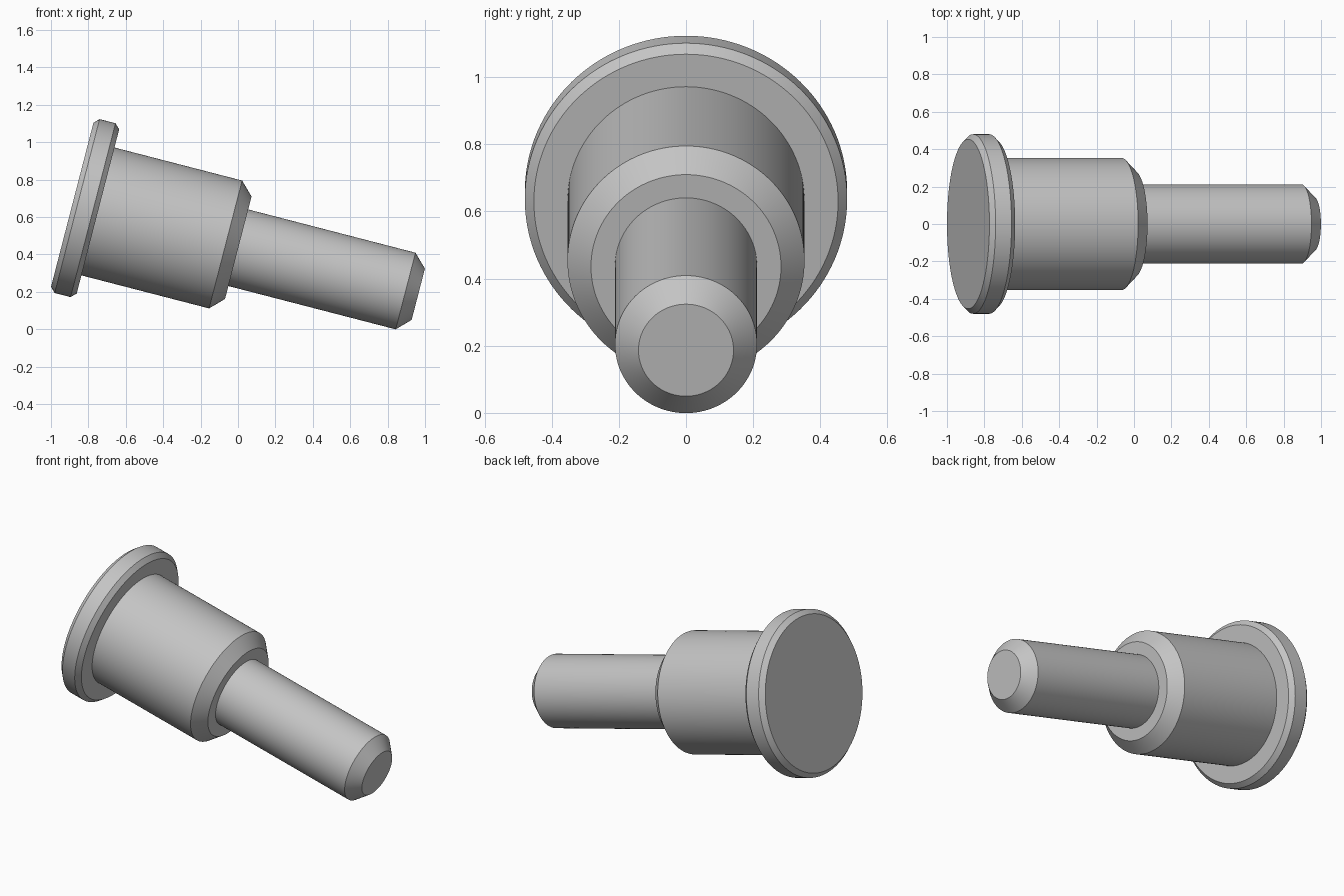
import bpy
import bmesh
from math import cos, sin, pi, radians
from mathutils import Matrix

cube = bpy.data.objects.get("Cube")
if cube:
    bpy.data.objects.remove(cube, do_unlink=True)

SIDES = 128
TILT = radians(14.5)

# Plain grey metal
grey = bpy.data.materials.new("grey_metal")
grey.use_nodes = True
colour = (0.55, 0.55, 0.55, 1.0)
grey.diffuse_color = colour
grey.node_tree.nodes["Principled BSDF"].inputs["Base Color"].default_value = colour


def section(start, end, radius, chamfer_start=0.0, chamfer_end=0.0):
    """Profile (position along the axis, radius) of one chamfered cylinder."""
    points = []
    if chamfer_start:
        points.append((start, radius - chamfer_start))
    points.append((start + chamfer_start, radius))
    points.append((end - chamfer_end, radius))
    if chamfer_end:
        points.append((end, radius - chamfer_end))
    return points


def lathe(name, profile):
    """Revolve a profile into a closed solid with flat end caps."""
    bm = bmesh.new()
    angles = [2 * pi * i / SIDES for i in range(SIDES)]
    rings = [[bm.verts.new((r * cos(a), r * sin(a), t)) for a in angles]
             for t, r in profile]
    for low, high in zip(rings, rings[1:]):
        for i in range(SIDES):
            j = (i + 1) % SIDES
            bm.faces.new((low[i], low[j], high[j], high[i]))
    bm.faces.new(rings[0][::-1])
    bm.faces.new(rings[-1])
    bmesh.ops.recalc_face_normals(bm, faces=bm.faces)
    mesh = bpy.data.meshes.new(name)
    bm.to_mesh(mesh)
    bm.free()
    mesh.materials.append(grey)
    obj = bpy.data.objects.new(name, mesh)
    bpy.context.collection.objects.link(obj)
    return obj


# Flange, body and shaft turned as one solid
flange = section(-1.027, -0.885, 0.48, 0.027, 0.027)
body = section(-0.885, -0.11, 0.353, 0, 0.07)
shaft = section(-0.11, 0.884, 0.2115, 0, 0.07)
pin = lathe("stepped_pin", flange + body + shaft)

# Lay the pin along x with its tip dipping down to the ground
pin.matrix_world = (Matrix.Translation((0.108, 0, 0.408))
                    @ Matrix.Rotation(pi / 2 + TILT, 4, 'Y'))

bpy.ops.object.select_all(action='DESELECT')
pin.select_set(True)
bpy.context.view_layer.objects.active = pin
bpy.ops.object.shade_smooth_by_angle(angle=radians(30))
